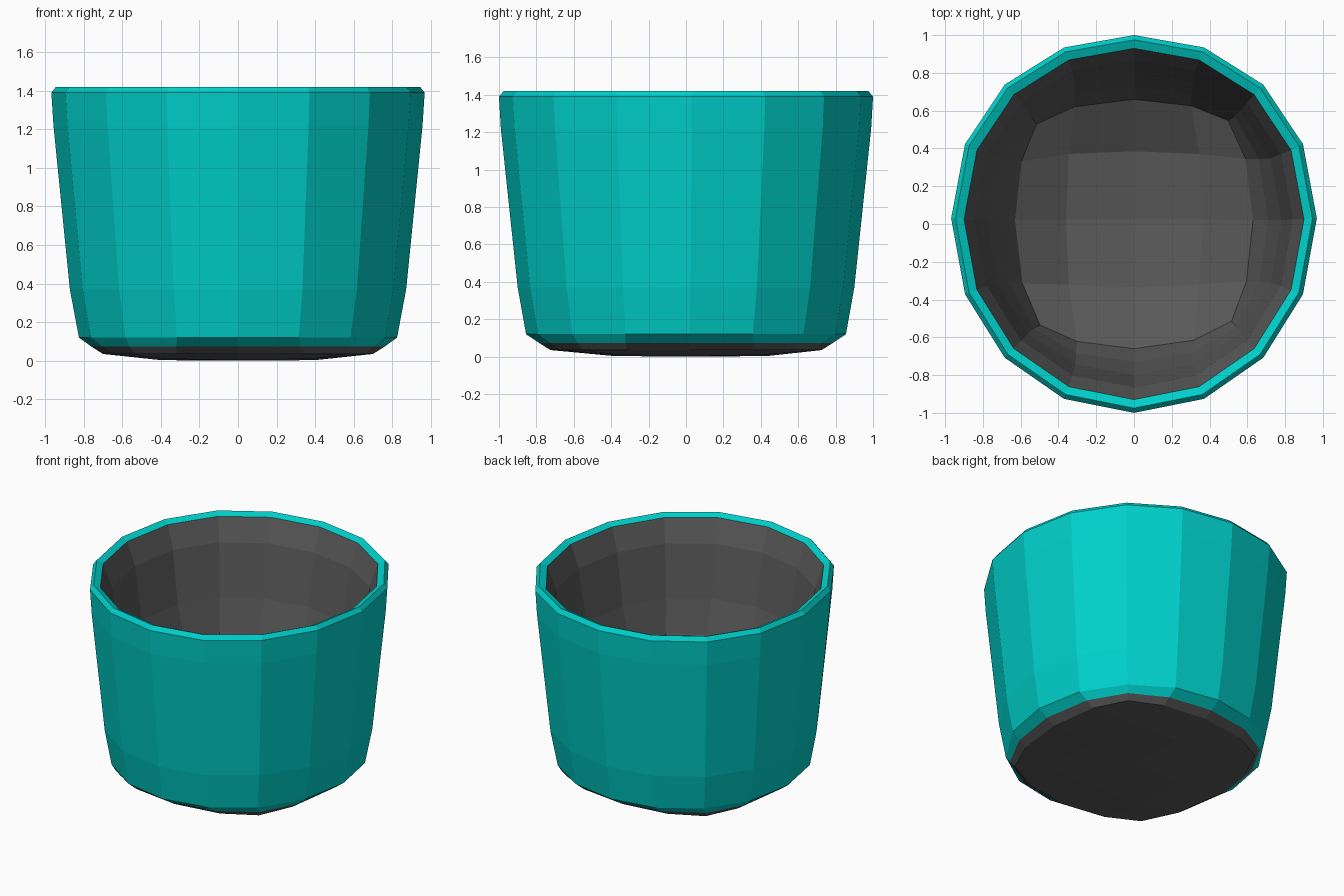
import bpy, math

if "Cube" in bpy.data.objects:
    bpy.data.objects.remove(bpy.data.objects["Cube"])

TEAL, DARK = 0, 1
ROUND = [(1, 0), (.924, .383), (.707, .707), (.383, .924)]
BOXY = [(1, 0), (.937, .50), (.79, .82), (.48, .945)]

# Profile from underside, up the outside, over the rim and down the inside:
# x radius, y radius, z, squareness, y offset, material of the band leading up to it
RINGS = [
    (.70, .725, .035, .75, .02, DARK),
    (.76, .785, .073, .4, .02, DARK),
    (.825, .855, .12, .0, .02, TEAL),
    (.872, .90, .37, .0, .025, TEAL),
    (.957, .99, 1.22, .0, .03, TEAL),
    (.968, 1.0, 1.39, .0, .03, TEAL),
    (.945, .975, 1.42, .0, .03, TEAL),
    (.90, .93, 1.40, .0, .025, TEAL),
    (.84, .865, 1.24, .05, .025, DARK),
    (.78, .80, .87, .15, .02, DARK),
    (.71, .73, .64, .5, .02, DARK),
    (.63, .66, .49, 1., .02, DARK),
]

verts, faces, mats = [], [], []


def ring(rx, ry, z, square, shift):
    """Sixteen points blending a circle into a rounded square."""
    start = len(verts)
    for k in range(16):
        q, m = divmod(k, 4)
        u, v = [a + (b - a) * square for a, b in zip(ROUND[m], BOXY[m])]
        for _ in range(q):
            u, v = -v, u
        bulge = 1 - v * v
        verts.append((rx * u, ry * v * (1 + .045 * bulge * (1 - square)) + shift * bulge, z))
    return [start + k for k in range(16)]


def grid_cap(edge, step_x, step_y, heights, flip):
    """Fill a sixteen-point ring with quads; heights = centre, side, corner."""
    grid = {}
    for i in range(-2, 3):
        for j in range(-2, 3):
            if max(abs(i), abs(j)) == 2:
                grid[i, j] = edge[round(math.atan2(j, i) / (math.pi / 8)) % 16]
            else:
                grid[i, j] = len(verts)
                x = i * step_x * (1 - .04 * abs(j))
                y = j * step_y * (1 - .04 * abs(i)) + .025
                verts.append((x, y, heights[abs(i) + abs(j)]))
    for i in range(-2, 2):
        for j in range(-2, 2):
            f = [grid[i, j], grid[i + 1, j], grid[i + 1, j + 1], grid[i, j + 1]]
            faces.append(f[::-1] if flip else f)
            mats.append(DARK)


# Walls and rim
loops = [ring(*r[:5]) for r in RINGS]
for n in range(1, len(loops)):
    a, b = loops[n - 1], loops[n]
    for k in range(16):
        m = (k + 1) % 16
        faces.append([a[k], a[m], b[m], b[k]])
        mats.append(RINGS[n][5])

# Underside and bowl-shaped inner floor
grid_cap(loops[0], .40, .41, (.0, .003, .010), True)
grid_cap(loops[-1], .36, .36, (.30, .335, .365), False)

mesh = bpy.data.meshes.new("cup")
mesh.from_pydata(verts, [], faces)
for name, col in (("teal", (.0, .63, .59, 1)), ("dark_grey", (.10, .10, .10, 1))):
    mat = bpy.data.materials.new(name)
    mat.diffuse_color = col
    mat.use_nodes = True
    mat.node_tree.nodes["Principled BSDF"].inputs["Base Color"].default_value = mat.diffuse_color
    mesh.materials.append(mat)
for p, m in zip(mesh.polygons, mats):
    p.material_index = m
mesh.update()
cup = bpy.data.objects.new("cup", mesh)
bpy.context.collection.objects.link(cup)
